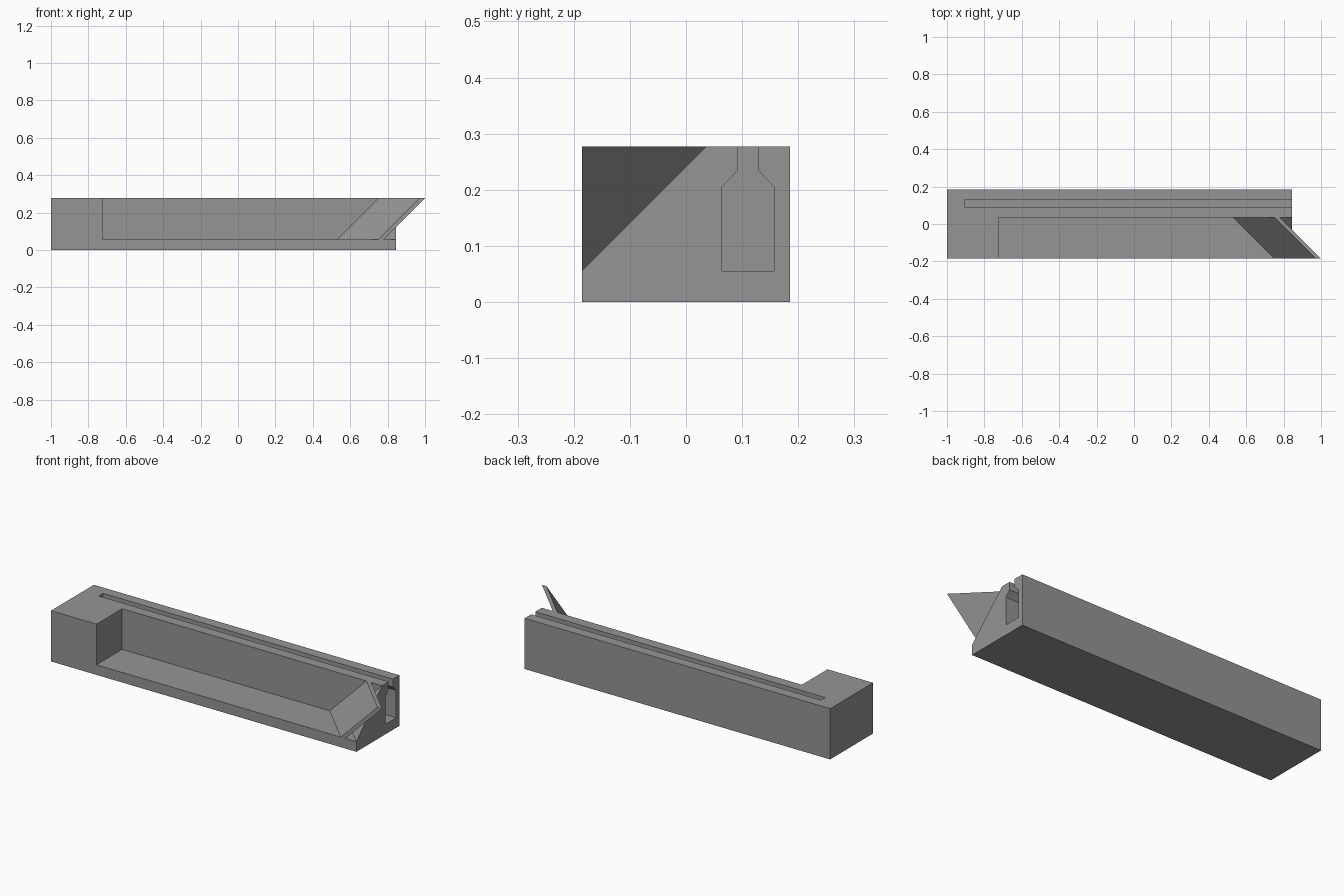
import bpy, bmesh

if "Cube" in bpy.data.objects:
    bpy.data.objects.remove(bpy.data.objects["Cube"])

# One plain grey for everything
grey = bpy.data.materials.new("plain_grey")
grey.diffuse_color = (0.3, 0.3, 0.3, 1.0)
grey.use_nodes = True
grey.node_tree.nodes["Principled BSDF"].inputs["Base Color"].default_value = grey.diffuse_color


def prism(name, profile, x_start, x_end):
    """Solid from a (y, z) profile; the end positions are functions of y and z."""
    bm = bmesh.new()
    a = [bm.verts.new((x_start(y, z), y, z)) for y, z in profile]
    b = [bm.verts.new((x_end(y, z), y, z)) for y, z in profile]
    bm.faces.new(a)
    bm.faces.new(b)
    n = len(profile)
    for i in range(n):
        j = (i + 1) % n
        bm.faces.new((a[i], a[j], b[j], b[i]))
    bmesh.ops.recalc_face_normals(bm, faces=bm.faces)
    mesh = bpy.data.meshes.new(name)
    bm.to_mesh(mesh)
    bm.free()
    mesh.materials.append(grey)
    obj = bpy.data.objects.new(name, mesh)
    bpy.context.collection.objects.link(obj)
    return obj


def rect(y0, y1, z0, z1):
    return [(y0, z0), (y1, z0), (y1, z1), (y0, z1)]


def flat(x):
    return lambda y, z: x


def slanted(c):
    return lambda y, z: c + z - y


def cut(target, cutter):
    mod = target.modifiers.new(cutter.name, 'BOOLEAN')
    mod.operation = 'DIFFERENCE'
    mod.solver = 'EXACT'
    mod.object = cutter
    cutter.hide_render = True
    cutter.hide_set(True)


FRONT, BACK, TOP = -0.185, 0.185, 0.277
WALL, FLOOR = 0.036, 0.055

# Long block
body = prism("body", rect(FRONT, BACK, 0, TOP), flat(-1), flat(0.845))

# Open front recess, ending in a doubly slanted face on the right
cut(body, prism("recess_cutter", rect(-0.3, WALL, FLOOR, 0.4),
                flat(-0.725), slanted(0.604)))

# Keyhole channel along the back, open at the top and right end
channel = [(0.064, 0.055), (0.157, 0.055), (0.157, 0.205), (0.129, 0.234),
           (0.129, 0.35), (0.092, 0.35), (0.092, 0.234), (0.064, 0.205)]
cut(body, prism("channel_cutter", channel, flat(-0.905), flat(1.0)))

# Thin slanted plate standing in the recess
prism("slanted_plate", rect(FRONT, WALL, FLOOR, TOP), slanted(0.51), slanted(0.538))
